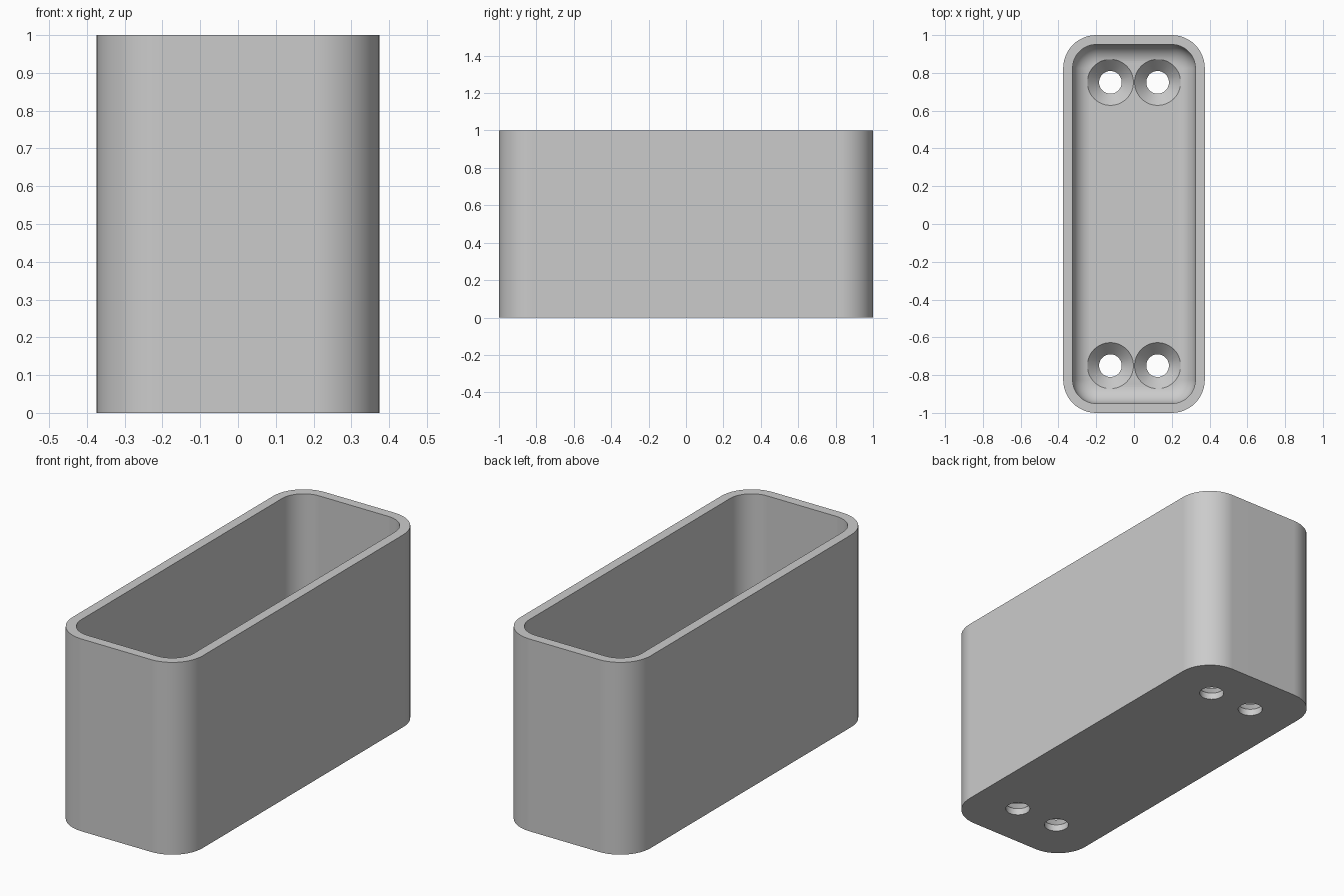
import bpy, bmesh, math

cube = bpy.data.objects.get("Cube")
if cube:
    bpy.data.objects.remove(cube)

HALF_X, HALF_Y, HEIGHT, CORNER = 0.375, 1.0, 1.0, 0.175
WALL, FLOOR, FILLET = 0.05, 0.1, 0.1
STEPS = 12

grey = bpy.data.materials.new("plain grey")
grey.use_nodes = True
colour = (0.6, 0.6, 0.6, 1)
grey.diffuse_color = colour
grey.node_tree.nodes["Principled BSDF"].inputs["Base Color"].default_value = colour


def rounded_loop(bm, inset, z):
    """Ring of vertices around a rounded rectangle, inset from the outside."""
    r = CORNER - inset
    verts = []
    for k, (sx, sy) in enumerate([(1, 1), (-1, 1), (-1, -1), (1, -1)]):
        for i in range(STEPS + 1):
            a = math.pi / 2 * (k + i / STEPS)
            verts.append(bm.verts.new((sx * (HALF_X - CORNER) + r * math.cos(a),
                                       sy * (HALF_Y - CORNER) + r * math.sin(a), z)))
    return verts


def circle_loop(bm, x, y, r, z, n=48):
    return [bm.verts.new((x + r * math.cos(math.tau * i / n),
                          y + r * math.sin(math.tau * i / n), z)) for i in range(n)]


def loft(bm, loops):
    """Skin successive rings and cap both ends."""
    n = len(loops[0])
    for a, b in zip(loops, loops[1:]):
        for i in range(n):
            j = (i + 1) % n
            bm.faces.new((a[i], a[j], b[j], b[i]))
    bm.faces.new(loops[0][::-1])
    bm.faces.new(loops[-1])


def make_object(name, bm):
    bmesh.ops.recalc_face_normals(bm, faces=bm.faces[:])
    mesh = bpy.data.meshes.new(name)
    bm.to_mesh(mesh)
    bm.free()
    mesh.materials.append(grey)
    obj = bpy.data.objects.new(name, mesh)
    bpy.context.collection.objects.link(obj)
    return obj


# Open box: outer wall, rim, inner wall, then a fillet down to the floor
bm = bmesh.new()
rings = [(0, 0), (0, HEIGHT), (WALL, HEIGHT)]
for i in range(STEPS + 1):
    a = math.pi / 2 * i / STEPS
    rings.append((WALL + FILLET * (1 - math.cos(a)),
                  FLOOR + FILLET * (1 - math.sin(a))))
loft(bm, [rounded_loop(bm, inset, z) for inset, z in rings])
box = make_object("open_box", bm)

# Four countersunk screw holes through the floor
bm = bmesh.new()
hole_profile = [(0.06, -0.1), (0.06, 0.035), (0.122, FLOOR), (0.122, 0.3)]
for x in (-0.125, 0.125):
    for y in (-0.75, 0.75):
        loft(bm, [circle_loop(bm, x, y, r, z) for r, z in hole_profile])
cutter = make_object("screw_hole_cutter", bm)
cutter.hide_render = True

cut = box.modifiers.new("screw_holes", "BOOLEAN")
cut.operation = "DIFFERENCE"
cut.solver = "EXACT"
cut.object = cutter

bpy.ops.object.select_all(action="DESELECT")
bpy.context.view_layer.objects.active = box
box.select_set(True)
bpy.ops.object.modifier_apply(modifier=cut.name)
bpy.data.objects.remove(cutter)

# Smooth rounded surfaces, crisp rims, even shading on flat walls
bpy.ops.object.shade_smooth_by_angle(angle=math.radians(30))
even = box.modifiers.new("even_shading", "WEIGHTED_NORMAL")
even.keep_sharp = True
